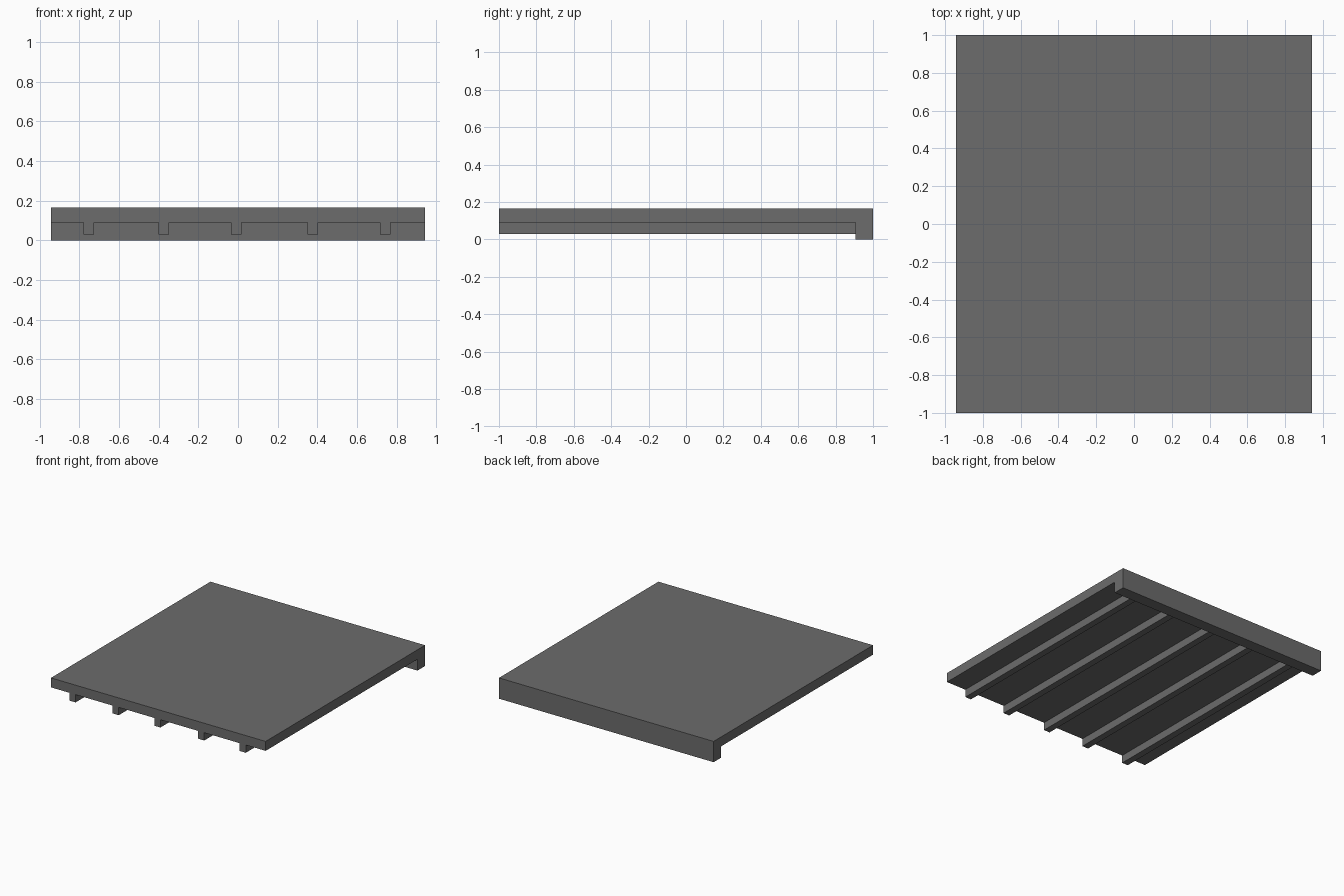
import bpy
import bmesh

cube = bpy.data.objects.get("Cube")
if cube:
    bpy.data.objects.remove(cube, do_unlink=True)

# Single dark grey finish
grey = bpy.data.materials.new("dark_grey")
grey.use_nodes = True
colour = (0.15, 0.15, 0.15, 1.0)
grey.diffuse_color = colour
grey.node_tree.nodes["Principled BSDF"].inputs["Base Color"].default_value = colour


def box(name, low, high):
    """Flat-shaded box between two opposite corners."""
    bm = bmesh.new()
    bmesh.ops.create_cube(bm, size=1)
    for v in bm.verts:
        v.co = [h if c > 0 else l for c, l, h in zip(v.co, low, high)]
    mesh = bpy.data.meshes.new(name)
    bm.to_mesh(mesh)
    bm.free()
    mesh.materials.append(grey)
    obj = bpy.data.objects.new(name, mesh)
    bpy.context.collection.objects.link(obj)
    return obj


HALF_WIDTH, HALF_DEPTH = 0.943, 1.0
TOP, UNDERSIDE, JOIST_BOTTOM = 0.165, 0.09, 0.028
BEAM_FRONT = 0.905
JOIST_WIDTH = 0.053

# Deck slab
box("deck_slab", (-HALF_WIDTH, -HALF_DEPTH, UNDERSIDE), (HALF_WIDTH, HALF_DEPTH, TOP))

# Deep beam along the back edge
box("back_beam", (-HALF_WIDTH, BEAM_FRONT, 0), (HALF_WIDTH, HALF_DEPTH, UNDERSIDE))

# Joists running from the front edge to the beam
for i, x in enumerate((-0.753, -0.374, -0.008, 0.377, 0.742)):
    box(f"joist_{i + 1}",
        (x - JOIST_WIDTH / 2, -HALF_DEPTH, JOIST_BOTTOM),
        (x + JOIST_WIDTH / 2, BEAM_FRONT, UNDERSIDE))
